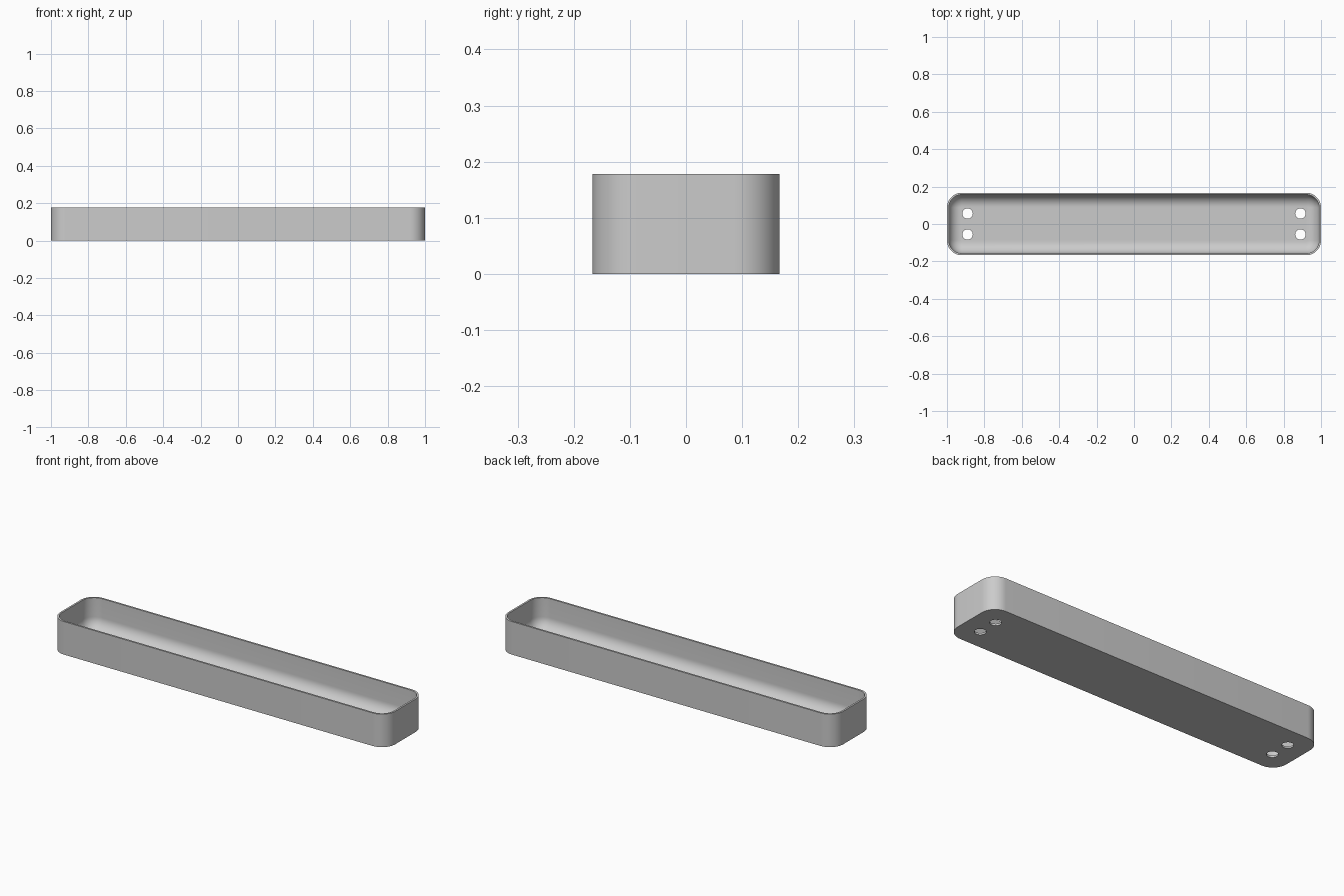
import bpy
import bmesh
from math import cos, sin, pi, radians
from mathutils import Matrix

if "Cube" in bpy.data.objects:
    bpy.data.objects.remove(bpy.data.objects["Cube"])

HALF_X, HALF_Y, HEIGHT = 1.0, 0.167, 0.178
CORNER, WALL, FILLET = 0.08, 0.01, 0.065
STEPS = 12

grey = bpy.data.materials.new("plain grey")
grey.use_nodes = True
colour = (0.6, 0.6, 0.6, 1)
grey.diffuse_color = colour
grey.node_tree.nodes["Principled BSDF"].inputs["Base Color"].default_value = colour


def make_object(name, bm):
    bmesh.ops.recalc_face_normals(bm, faces=bm.faces)
    mesh = bpy.data.meshes.new(name)
    bm.to_mesh(mesh)
    bm.free()
    mesh.materials.append(grey)
    obj = bpy.data.objects.new(name, mesh)
    bpy.context.collection.objects.link(obj)
    return obj


def rounded_ring(bm, inset, z):
    """Rounded rectangle, shrunk inward by inset, at height z."""
    cx, cy, r = HALF_X - CORNER, HALF_Y - CORNER, CORNER - inset
    ring = []
    for quarter, (sx, sy) in enumerate([(1, 1), (-1, 1), (-1, -1), (1, -1)]):
        for i in range(STEPS + 1):
            a = (quarter + i / STEPS) * pi / 2
            ring.append(bm.verts.new((sx * cx + r * cos(a), sy * cy + r * sin(a), z)))
    return ring


# Tray shell: outer wall, rim, inner wall, then a fillet down to the floor
sections = [(0, 0), (0, HEIGHT), (WALL, HEIGHT)]
for i in range(STEPS + 1):
    a = i / STEPS * pi / 2
    sections.append((WALL + FILLET * (1 - cos(a)), WALL + FILLET * (1 - sin(a))))

bm = bmesh.new()
rings = [rounded_ring(bm, inset, z) for inset, z in sections]
for low, high in zip(rings, rings[1:]):
    for i in range(len(low)):
        j = (i + 1) % len(low)
        bm.faces.new((low[i], low[j], high[j], high[i]))
bm.faces.new(rings[0])
bm.faces.new(rings[-1])
tray = make_object("tray", bm)

# Screw holes through the floor, two at each end
bm = bmesh.new()
for x in (-0.89, 0.89):
    for y in (-0.056, 0.056):
        bmesh.ops.create_cone(bm, cap_ends=True, segments=32, radius1=0.028, radius2=0.028,
                              depth=0.1, matrix=Matrix.Translation((x, y, 0)))
cutter = make_object("hole_cutter", bm)
cutter.hide_render = True

bpy.ops.object.select_all(action='DESELECT')
tray.select_set(True)
bpy.context.view_layer.objects.active = tray
cut = tray.modifiers.new("screw holes", 'BOOLEAN')
cut.operation = 'DIFFERENCE'
cut.solver = 'EXACT'
cut.object = cutter
bpy.ops.object.modifier_apply(modifier=cut.name)
bpy.data.objects.remove(cutter)
bpy.ops.object.shade_smooth_by_angle(angle=radians(30))
